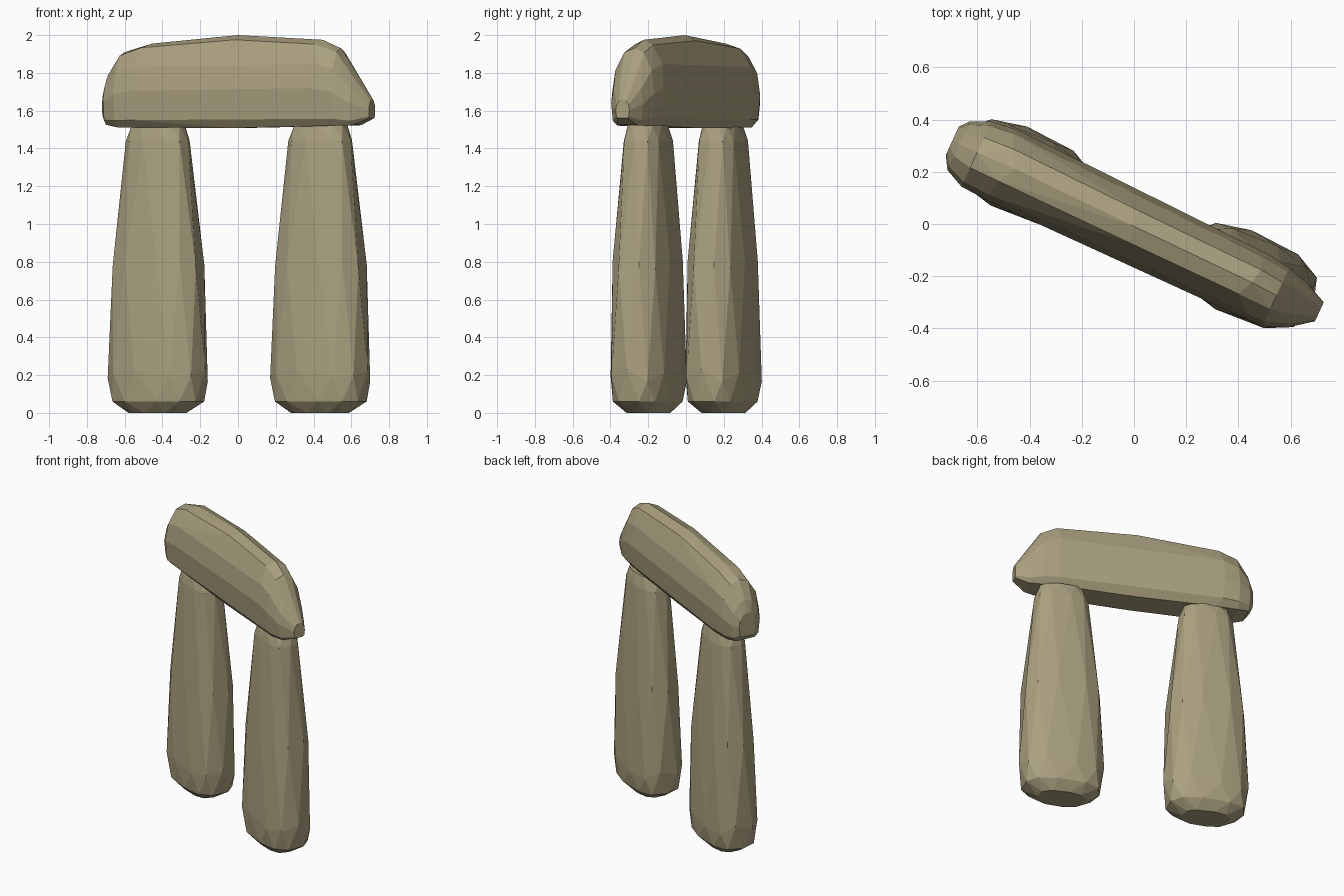
import bpy, bmesh, math, random
from mathutils import Matrix, Vector

if "Cube" in bpy.data.objects:
    bpy.data.objects.remove(bpy.data.objects["Cube"])

random.seed(4)
ANGLE = math.radians(-24.6)

stone = bpy.data.materials.new("weathered_stone")
stone.diffuse_color = (0.40, 0.35, 0.21, 1)
stone.use_nodes = True
stone.node_tree.nodes["Principled BSDF"].inputs["Base Color"].default_value = stone.diffuse_color


def hull_mesh(name, points):
    """Flat-faceted boulder: convex hull of the points, near-flat faces merged."""
    bm = bmesh.new()
    for p in points:
        bm.verts.new(p)
    res = bmesh.ops.convex_hull(bm, input=bm.verts[:])
    loose = [v for v in bm.verts if not v.link_faces]
    bmesh.ops.delete(bm, geom=loose, context='VERTS')
    bmesh.ops.dissolve_limit(bm, angle_limit=math.radians(3),
                             verts=bm.verts[:], edges=bm.edges[:])
    bmesh.ops.recalc_face_normals(bm, faces=bm.faces[:])
    mesh = bpy.data.meshes.new(name)
    bm.to_mesh(mesh)
    bm.free()
    mesh.materials.append(stone)
    return mesh


def place(name, mesh, x, y):
    ob = bpy.data.objects.new(name, mesh)
    ob.matrix_world = Matrix.Translation((x, y, 0)) @ Matrix.Rotation(ANGLE, 4, 'Z')
    bpy.context.collection.objects.link(ob)


def spow(v, e):
    return math.copysign(abs(v) ** e, v)


# Standing stones: rounded-box rings, tapering upward (height, scale)
rings = [(0, .58), (.06, .92), (.2, 1), (.8, .925), (1.44, .645), (1.522, .53)]
pts = []
sides = 11
for i, (z, s) in enumerate(rings):
    for k in range(sides):
        t = math.tau * (k + .5 * (i % 2)) / sides
        j = 1 + random.uniform(-.012, .012)
        dz = random.uniform(-.04, .04) if i in (2, 3) else 0
        pts.append(Vector((.273 * s * j * spow(math.cos(t), .77),
                           .167 * s * j * spow(math.sin(t), .77), z + dz)))
upright = hull_mesh("upright_stone", pts)
place("left_upright", upright, -.423, .197)
place("right_upright", upright, .437, -.200)

# Lintel: cross-sections along its length
# (position, front edge, back edge, bottom, top)
sections = [(-.765, -.06, .06, 1.56, 1.72), (-.735, -.11, .095, 1.525, 1.80),
            (-.66, -.145, .13, 1.512, 1.91), (-.53, -.152, .142, 1.51, 1.955),
            (.02, -.152, .122, 1.508, 2.0), (.50, -.152, .108, 1.518, 1.975),
            (.61, -.150, .095, 1.52, 1.93), (.70, -.115, .07, 1.523, 1.79),
            (.785, -.05, .03, 1.56, 1.66)]
outline = [(-.65, 0), (-.9, .09), (-1, .44), (-.85, .72), (-.42, .95),
           (.05, 1), (.5, .94), (.87, .72), (1, .42), (.9, .1), (.65, 0)]
pts = []
for u, front, back, low, high in sections:
    mid, half = (front + back) / 2, (back - front) / 2
    for v, h in outline:
        du = random.uniform(-.03, .03) if abs(u) < .6 else 0
        pts.append(Vector((u + du, mid + half * v, low + (high - low) * h)))
place("lintel", hull_mesh("lintel_stone", pts), 0, 0)
